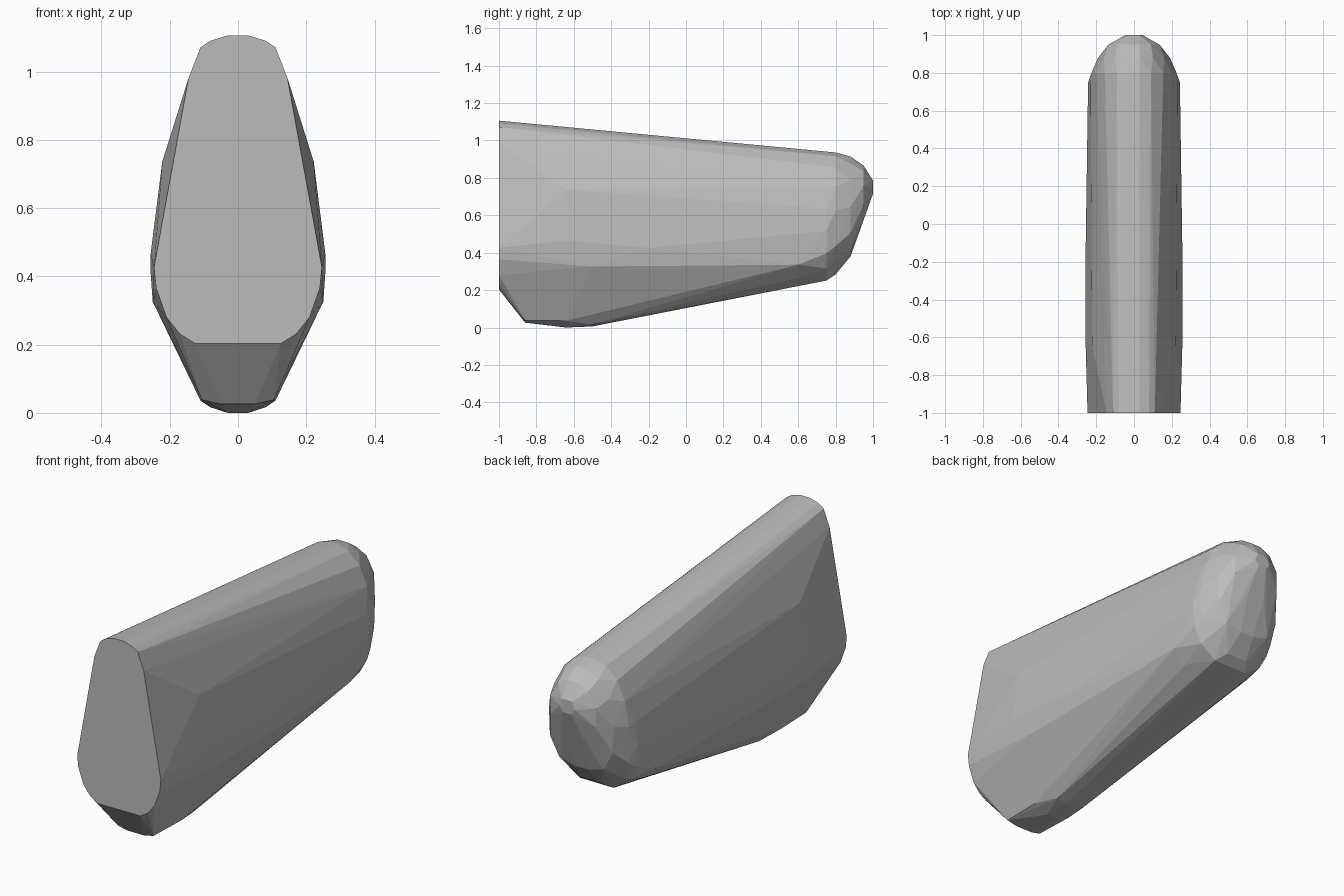
import bpy, bmesh

# Half cross-sections: y station -> (half width, height) points
sections = {
    -1.00: [(0.03, 1.11), (0.08, 1.095), (0.11, 1.075), (0.145, 0.985), (0.246, 0.43),
            (0.24, 0.37), (0.21, 0.285), (0.17, 0.235), (0.125, 0.207)],
    -0.86: [(0.105, 0.042), (0.05, 0.03)],
    -0.64: [(0.222, 0.74), (0.256, 0.47), (0.11, 0.04), (0.03, 0.004)],
    -0.50: [(0.25, 0.33), (0.08, 0.02), (0.02, 0.01)],
    -0.20: [(0.257, 0.43)],
    0.60: [(0.24, 0.34), (0.17, 0.27), (0.08, 0.225)],
    0.75: [(0.23, 0.64), (0.243, 0.52), (0.235, 0.40), (0.19, 0.32), (0.10, 0.255)],
    0.80: [(0.03, 0.94), (0.09, 0.92), (0.155, 0.86), (0.20, 0.76),
           (0.225, 0.63), (0.22, 0.44), (0.06, 0.288)],
    0.88: [(0.03, 0.918), (0.10, 0.88), (0.16, 0.79), (0.19, 0.65),
           (0.185, 0.51), (0.13, 0.41), (0.04, 0.385)],
    0.95: [(0.03, 0.87), (0.09, 0.84), (0.135, 0.76), (0.135, 0.66), (0.05, 0.58)],
    1.00: [(0.03, 0.79), (0.045, 0.75), (0.025, 0.72)],
}

# Faceted convex body: flat front, rounded back, blunt keel underneath
bm = bmesh.new()
for y, points in sections.items():
    for x, z in points:
        for side in (-1, 1):
            bm.verts.new((side * x, y, z - 0.004))
result = bmesh.ops.convex_hull(bm, input=bm.verts)
loose = {g for g in result["geom_interior"] + result["geom_unused"]
         if isinstance(g, bmesh.types.BMVert)}
bmesh.ops.delete(bm, geom=list(loose), context='VERTS')
bmesh.ops.dissolve_limit(bm, angle_limit=0.02, verts=bm.verts, edges=bm.edges)
bmesh.ops.recalc_face_normals(bm, faces=bm.faces)

mesh = bpy.data.meshes.new("body")
bm.to_mesh(mesh)
bm.free()
body = bpy.data.objects.new("body", mesh)
bpy.context.collection.objects.link(body)

# Plain grey
grey = bpy.data.materials.new("light_grey")
grey.diffuse_color = (0.5, 0.5, 0.5, 1)
mesh.materials.append(grey)
